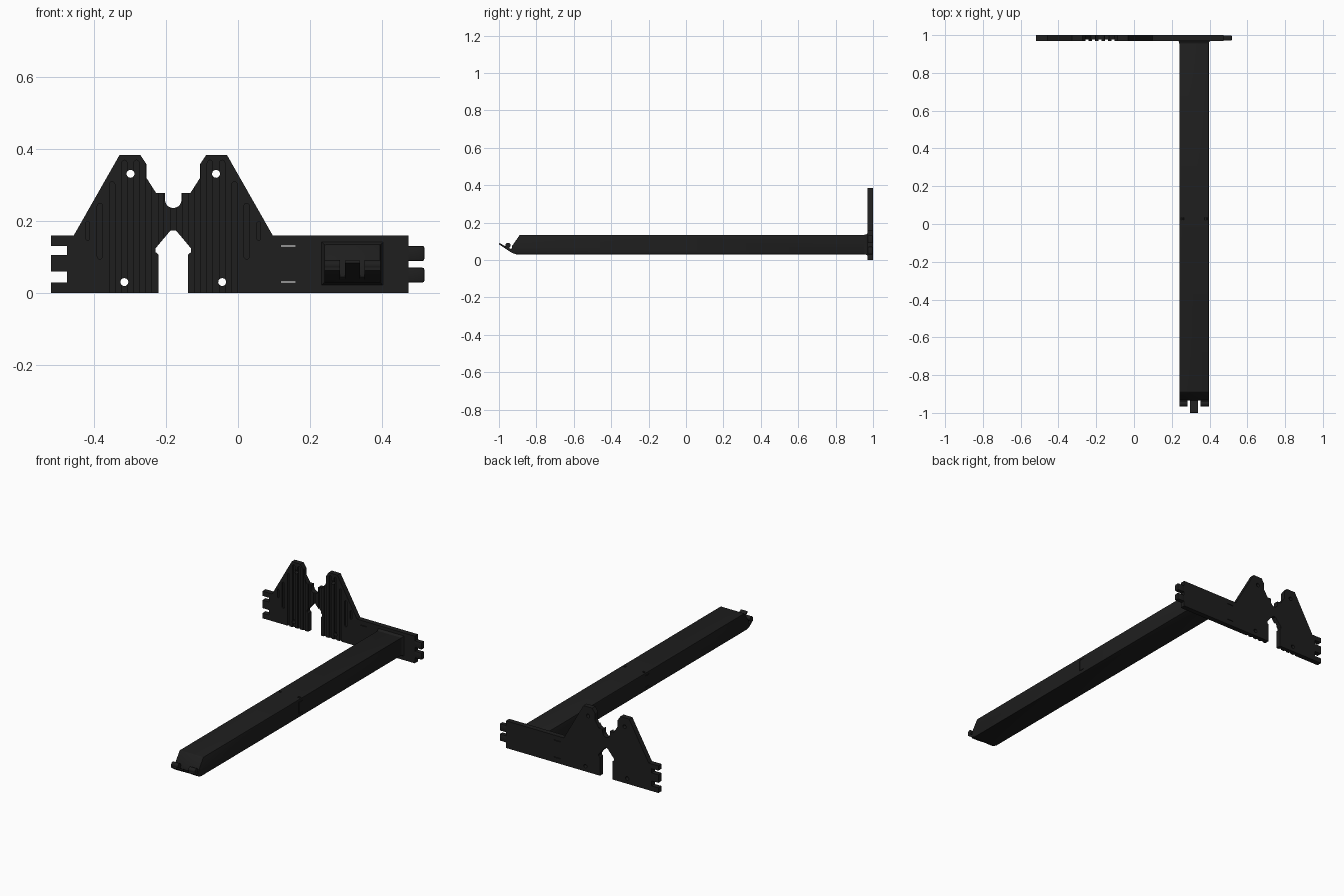
import bpy, bmesh, math
from mathutils import Vector

if "Cube" in bpy.data.objects:
    bpy.data.objects.remove(bpy.data.objects["Cube"])

black = bpy.data.materials.new("black_plastic")
black.diffuse_color = (0.013, 0.013, 0.013, 1)
black.use_nodes = True
black.node_tree.nodes["Principled BSDF"].inputs["Base Color"].default_value = black.diffuse_color


def make(name, bm):
    bmesh.ops.recalc_face_normals(bm, faces=bm.faces)
    me = bpy.data.meshes.new(name)
    bm.to_mesh(me)
    bm.free()
    me.materials.append(black)
    ob = bpy.data.objects.new(name, me)
    bpy.context.collection.objects.link(ob)
    return ob


def prism(bm, pts, axis, a, b):
    """Extrude a 2D profile along y (points are x,z) or x (points are y,z)."""
    def place(p):
        return (p[0], a, p[1]) if axis == 'y' else (a, p[0], p[1])
    f = bm.faces.new([bm.verts.new(place(p)) for p in pts])
    ext = bmesh.ops.extrude_face_region(bm, geom=[f])
    vs = [g for g in ext['geom'] if isinstance(g, bmesh.types.BMVert)]
    d = Vector((0, b - a, 0)) if axis == 'y' else Vector((b - a, 0, 0))
    bmesh.ops.translate(bm, verts=vs, vec=d)


def rect(x0, x1, z0, z1):
    return [(x0, z0), (x1, z0), (x1, z1), (x0, z1)]


def arc(cx, cz, r, a0, a1, n):
    return [(cx + r * math.cos(math.radians(a0 + (a1 - a0) * i / n)),
             cz + r * math.sin(math.radians(a0 + (a1 - a0) * i / n))) for i in range(n + 1)]


def finish(ob, bevel=0.0):
    bpy.ops.object.select_all(action='DESELECT')
    bpy.context.view_layer.objects.active = ob
    ob.select_set(True)
    if bevel:
        m = ob.modifiers.new("bevel", 'BEVEL')
        m.width, m.segments, m.limit_method = bevel, 2, 'ANGLE'
        bpy.ops.object.modifier_apply(modifier=m.name)
    bpy.ops.object.shade_smooth_by_angle(angle=math.radians(30))


def cut(ob, bm):
    cutter = make("cutter", bm)
    m = ob.modifiers.new("cut", 'BOOLEAN')
    m.operation, m.solver, m.object = 'DIFFERENCE', 'EXACT', cutter
    bpy.context.view_layer.objects.active = ob
    bpy.ops.object.modifier_apply(modifier=m.name)
    bpy.data.objects.remove(cutter)


# Upright plate: twin-peak outline mirrored about x = CX, plus a long right arm
CX, Y0, Y1 = -0.18, 0.97, 1.0
top = arc(0, 0.26, 0.023, 270, 360, 5) + [          # offsets from CX, centre to outside
    (0.023, 0.279), (0.048, 0.279), (0.074, 0.32), (0.074, 0.358),
    (0.092, 0.385), (0.149, 0.385), (0.277, 0.16)]
bottom = [(0.041, 0), (0.041, 0.107), (0.05, 0.115), (0.05, 0.124), (0.008, 0.174)]
left_fingers = [(-0.476, 0.16), (-0.52, 0.16), (-0.52, 0.132), (-0.476, 0.132),
                (-0.476, 0.107), (-0.52, 0.107), (-0.52, 0.06), (-0.476, 0.06),
                (-0.476, 0.03), (-0.52, 0.03), (-0.52, 0)]
outline = [(CX + x, z) for x, z in reversed(top)]
outline += [(CX - x, z) for x, z in top[1:]]
outline += left_fingers[1:]
outline += [(CX - x, z) for x, z in bottom]
outline += [(CX + x, z) for x, z in reversed(bottom)]
outline += [(0.474, 0), (0.474, 0.16)]
bm = bmesh.new()
prism(bm, outline, 'y', Y0, Y1)
plate = make("upright_plate", bm)

# Vertical grooves on the front face, round-ended where they stop inside the plate
W = 0.0075
bm = bmesh.new()
grooves = [(-0.1, 0.45), (-0.1, 0.45), (-0.1, 0.45), (-0.1, 0.37), (-0.1, 0.37),
           (-0.1, 0.31), (0.095, 0.25), (0.147, 0.2)]
for k, (z0, z1) in enumerate(grooves):
    w = W if k < 7 else 0.005
    for s in ((1,) if k == 0 else (1, -1)):
        x = CX + s * 0.034 * k
        pts = arc(x, z1 - w, w, 0, 180, 6) + arc(x, z0 + w, w, 180, 360, 6)
        prism(bm, pts, 'y', Y0 - 0.02, Y0 + 0.007)
cut(plate, bm)

# Screw holes and thin slits through the plate
bm = bmesh.new()
for s in (1, -1):
    for dx, z in ((0.119, 0.332), (0.136, 0.031)):
        prism(bm, arc(CX + s * dx, z, 0.011, 0, 345, 23), 'y', 0.9, 1.1)
for z in (0.031, 0.131):
    prism(bm, rect(0.12, 0.16, z - 0.0015, z + 0.0015), 'y', 0.9, 1.1)
cut(plate, bm)
finish(plate)

# Connector tabs on the right end
for i, (z0, z1) in enumerate(((0.03, 0.071), (0.09, 0.132))):
    bm = bmesh.new()
    prism(bm, rect(0.468, 0.518, z0, z1), 'y', Y0 + 0.001, Y1 - 0.001)
    finish(make(f"connector_tab_{i + 1}", bm), 0.005)

# Long beam with slanted nose
BX0, BX1 = 0.24, 0.396
bm = bmesh.new()
prism(bm, [(0.975, 0.03), (0.975, 0.135), (-0.888, 0.135), (-0.93, 0.075),
           (-0.935, 0.045), (-0.922, 0.035), (-0.905, 0.03)], 'x', BX0, BX1)
beam = make("long_beam", bm)
finish(beam, 0.003)

# Side slits (C shape) and pin holes at mid-length
bm = bmesh.new()
for x in (BX0, BX1):
    prism(bm, [(0, 0.05), (0.035, 0.05), (0.035, 0.053), (0.004, 0.053),
               (0.004, 0.117), (0.035, 0.117), (0.035, 0.12), (0, 0.12)],
          'x', x - 0.004, x + 0.004)
for x in (BX0 + 0.016, BX1 - 0.016):
    prism(bm, arc(x, 0.135, 0.008, 0, 330, 11), 'y', 0.022, 0.034)
cut(beam, bm)
finish(beam)

# Flared collar where the beam meets the plate
bm = bmesh.new()
rings = []
for y, g in ((0.955, 0.0), (0.965, 0.003), (0.972, 0.009)):
    rings.append([bm.verts.new((x, y, z)) for x, z in
                  rect(BX0 - g, BX1 + g, 0.03 - g, 0.135 + g)])
for r0, r1 in zip(rings, rings[1:]):
    for i in range(4):
        bm.faces.new((r0[i], r0[i - 1], r1[i - 1], r1[i]))
bm.faces.new(rings[0])
bm.faces.new(rings[-1])
finish(make("beam_collar", bm))

# Nose clip: curled knuckles on both sides and a tongue in the middle
for side, x0, x1 in (("left", BX0, 0.284), ("right", 0.352, BX1)):
    bm = bmesh.new()
    prism(bm, [(-0.915, 0.033), (-0.935, 0.04), (-0.966, 0.063), (-0.964, 0.075),
               (-0.93, 0.055)], 'x', x0, x1)
    prism(bm, arc(-0.952, 0.078, 0.014, 0, 345, 23), 'x', x0, x1)
    finish(make(f"clip_knuckle_{side}", bm))
bm = bmesh.new()
prism(bm, [(-0.915, 0.034), (-0.935, 0.041), (-1.0, 0.084), (-0.997, 0.091),
           (-0.93, 0.054)], 'x', 0.297, 0.339)
finish(make("clip_tongue", bm))
